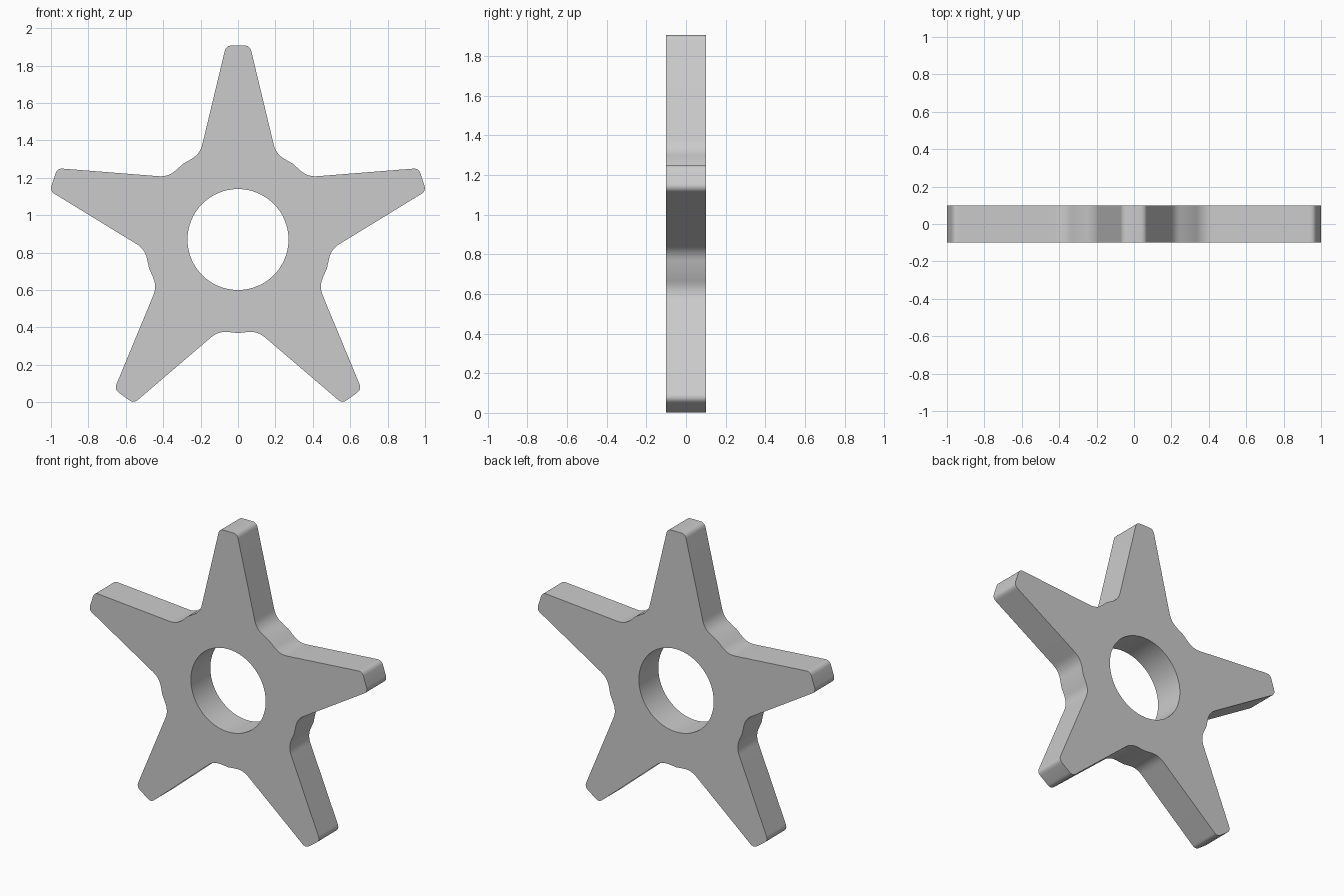
import bpy, bmesh
from math import sin, cos, pi, hypot, radians
from mathutils import Vector

if "Cube" in bpy.data.objects:
    bpy.data.objects.remove(bpy.data.objects["Cube"])

CENTRE_Z, HALF_DEPTH = 0.87, 0.1
HOLE_R, ROOT_R, TIP_R = 0.27, 0.50, 1.037
TEETH = 5


def rounded(prev, corner, nxt, leg, steps=6):
    """Replace a corner by a soft curve starting 'leg' away on each side."""
    a = corner + (prev - corner).normalized() * leg
    b = corner + (nxt - corner).normalized() * leg
    return [a * (1 - t) ** 2 + corner * 2 * t * (1 - t) + b * t * t
            for t in (i / steps for i in range(steps + 1))]


# Right half of the upright tooth, from tip to the middle of the root
tip_mid = Vector((0, TIP_R))
tip = Vector((0.064, TIP_R))
root = Vector((0.203, 0.457))
root_mid = Vector((sin(pi / TEETH), cos(pi / TEETH))) * ROOT_R
half = rounded(tip_mid, tip, root, 0.03) + rounded(tip, root, root_mid, 0.052) + [root_mid]
tooth = [Vector((-p.x, p.y)) for p in reversed(half[:-1])] + half

# Whole outline and centre hole
outline = []
for k in range(TEETH):
    a = -k * 2 * pi / TEETH
    outline += [(p.x * cos(a) - p.y * sin(a), p.x * sin(a) + p.y * cos(a)) for p in tooth]
hole = [(HOLE_R * cos(i * pi / 32), HOLE_R * sin(i * pi / 32)) for i in range(64)]

# Fill the flat face between the loops, then extrude it through the depth
bm = bmesh.new()
edges = []
for loop in (outline, hole):
    vs = [bm.verts.new((x, -HALF_DEPTH, z + CENTRE_Z)) for x, z in loop]
    edges += [bm.edges.new((v, vs[(i + 1) % len(vs)])) for i, v in enumerate(vs)]
bmesh.ops.triangle_fill(bm, edges=edges, use_beauty=True, normal=(0, -1, 0))
ext = bmesh.ops.extrude_face_region(bm, geom=bm.faces[:], use_keep_orig=True)
bmesh.ops.translate(bm, vec=(0, 2 * HALF_DEPTH, 0),
                    verts=[g for g in ext["geom"] if isinstance(g, bmesh.types.BMVert)])
bmesh.ops.recalc_face_normals(bm, faces=bm.faces[:])

mesh = bpy.data.meshes.new("star_gear")
bm.to_mesh(mesh)
bm.free()
gear = bpy.data.objects.new("star_gear", mesh)
bpy.context.collection.objects.link(gear)
bpy.context.view_layer.objects.active = gear
gear.select_set(True)
bpy.ops.object.shade_smooth_by_angle(angle=radians(30))
